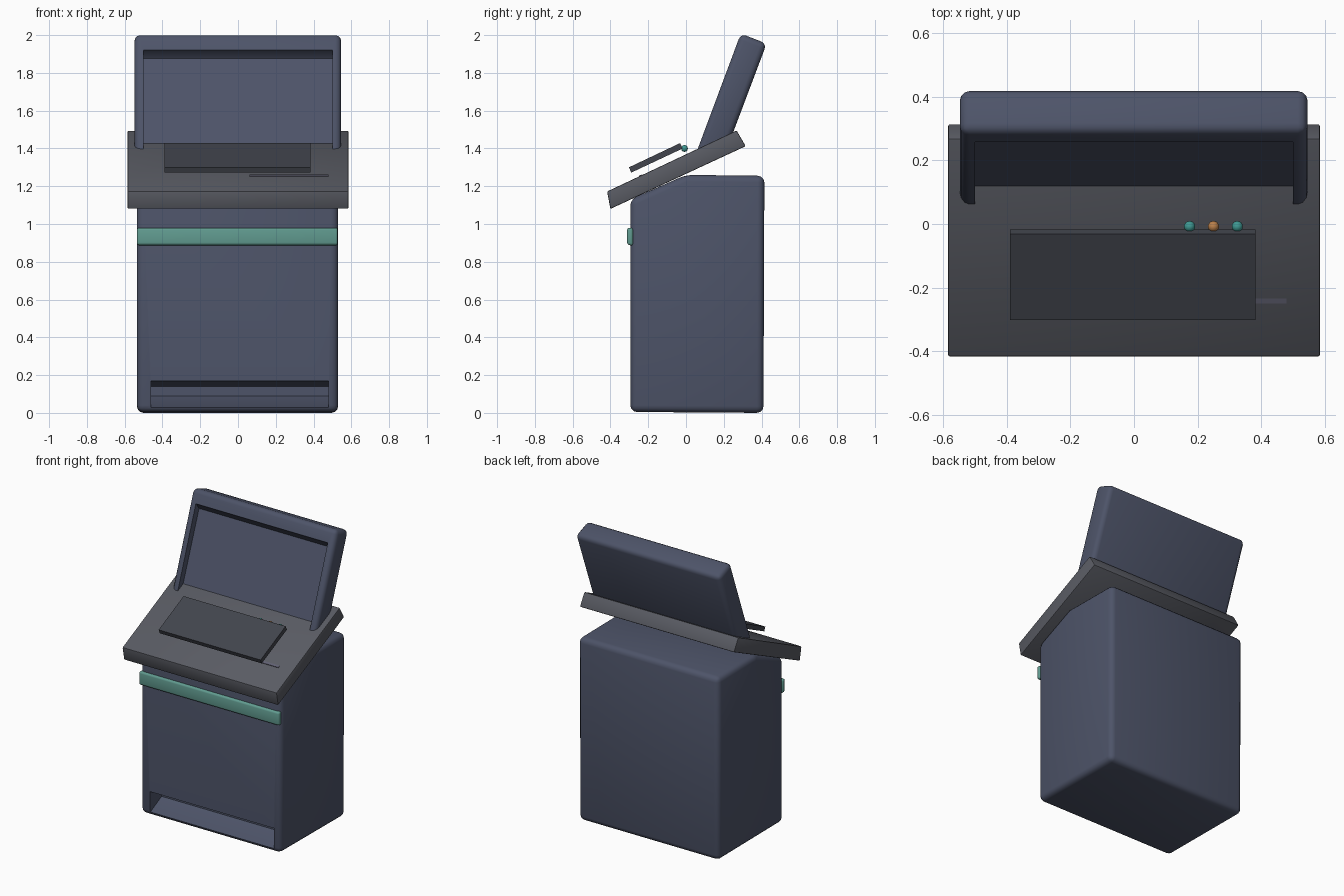
import bpy, bmesh, math
from mathutils import Vector

if "Cube" in bpy.data.objects:
    bpy.data.objects.remove(bpy.data.objects["Cube"])


def material(name, rgb):
    m = bpy.data.materials.new(name)
    m.diffuse_color = (*rgb, 1)
    m.use_nodes = True
    m.node_tree.nodes["Principled BSDF"].inputs["Base Color"].default_value = m.diffuse_color
    return m


NAVY = material("navy_shell", (0.075, 0.088, 0.14))
GREY = material("desk_grey", (0.10, 0.105, 0.125))
DARK = material("panel_grey", (0.055, 0.06, 0.075))
TEAL = material("teal", (0.12, 0.33, 0.28))
LAMP_TEAL = material("lamp_teal", (0.05, 0.32, 0.29))
ORANGE = material("lamp_orange", (0.50, 0.22, 0.07))
SLOT = material("slot_grey", (0.12, 0.12, 0.17))


def prism(name, profile, x0, x1, bevel=0.0, mat=None, segments=3):
    """Extrude a (y, z) profile along x, rounding every edge."""
    bm = bmesh.new()
    a = [bm.verts.new((x0, y, z)) for y, z in profile]
    b = [bm.verts.new((x1, y, z)) for y, z in profile]
    bm.faces.new(a)
    bm.faces.new(b[::-1])
    n = len(profile)
    for i in range(n):
        j = (i + 1) % n
        bm.faces.new((a[i], b[i], b[j], a[j]))
    bmesh.ops.recalc_face_normals(bm, faces=bm.faces)
    if bevel:
        bmesh.ops.bevel(bm, geom=bm.edges[:], offset=bevel, segments=segments,
                        profile=0.5, affect='EDGES', clamp_overlap=True)
    me = bpy.data.meshes.new(name)
    bm.to_mesh(me)
    bm.free()
    ob = bpy.data.objects.new(name, me)
    bpy.context.collection.objects.link(ob)
    if mat:
        me.materials.append(mat)
    return ob


def select(ob):
    bpy.ops.object.select_all(action='DESELECT')
    ob.select_set(True)
    bpy.context.view_layer.objects.active = ob


def smooth(ob):
    select(ob)
    bpy.ops.object.shade_smooth_by_angle(angle=math.radians(35))


def cut(ob, cutter):
    cutter.hide_render = True
    mod = ob.modifiers.new("recess", 'BOOLEAN')
    mod.operation = 'DIFFERENCE'
    mod.solver = 'EXACT'
    mod.object = cutter
    select(ob)
    bpy.ops.object.modifier_apply(modifier=mod.name)
    bpy.data.objects.remove(cutter)


# Cabinet with sloped top and toe recess
cabinet = prism("cabinet", [(-0.295, 0.005), (0.41, 0.0), (0.415, 1.255),
                            (0.0, 1.26), (-0.295, 1.13)],
                -0.535, 0.53, 0.035, NAVY)
cut(cabinet, prism("toe_cutter", [(-0.36, 0.02), (-0.29, 0.03), (-0.17, 0.09),
                                  (-0.17, 0.14), (-0.29, 0.17), (-0.36, 0.17)],
                   -0.46, 0.48))

# Accent strip across the front
strip = prism("accent_strip", [(-0.312, 0.89), (-0.28, 0.885),
                               (-0.28, 0.98), (-0.312, 0.98)],
              -0.535, 0.528, 0.012, TEAL)

# Sloping desk top
desk = prism("desk_top", [(-0.418, 1.172), (-0.40, 1.08), (0.316, 1.412),
                          (0.268, 1.495)], -0.585, 0.585, 0.006, GREY, 2)

# Screen housing with recessed face
screen = prism("screen_housing", [(0.048, 1.36), (0.21, 1.38), (0.427, 1.955),
                                  (0.29, 2.008)], -0.548, 0.546, 0.03, NAVY)
up = Vector((0.357, 0.934))
inward = Vector((0.934, -0.357))
base = Vector((0.07, 1.42))
recess = [base + up * s + inward * d
          for s, d in ((-0.2, -0.1), (0.535, -0.1), (0.535, 0.0),
                       (0.505, 0.045), (-0.2, 0.045))]
cut(screen, prism("screen_cutter", [tuple(p) for p in recess], -0.5, 0.5))

# Raised key panel floating over the desk
panel = prism("key_panel", [(-0.302, 1.30), (-0.29, 1.272), (-0.017, 1.40),
                            (-0.032, 1.428)], -0.39, 0.383, 0, DARK)

# Thin slot line on the desk
slot = prism("slot_line", [(-0.247, 1.246), (-0.233, 1.252), (-0.235, 1.262),
                           (-0.25, 1.255)], 0.06, 0.48, 0, SLOT)

for part in (cabinet, strip, desk, screen):
    smooth(part)

# Indicator lamps
for i, mat in enumerate((LAMP_TEAL, ORANGE, LAMP_TEAL)):
    bpy.ops.mesh.primitive_uv_sphere_add(segments=10, ring_count=6, radius=0.018,
                                         location=(0.175 + 0.075 * i, -0.008, 1.40))
    lamp = bpy.context.object
    lamp.name = f"indicator_lamp_{i + 1}"
    lamp.data.materials.append(mat)
    smooth(lamp)
